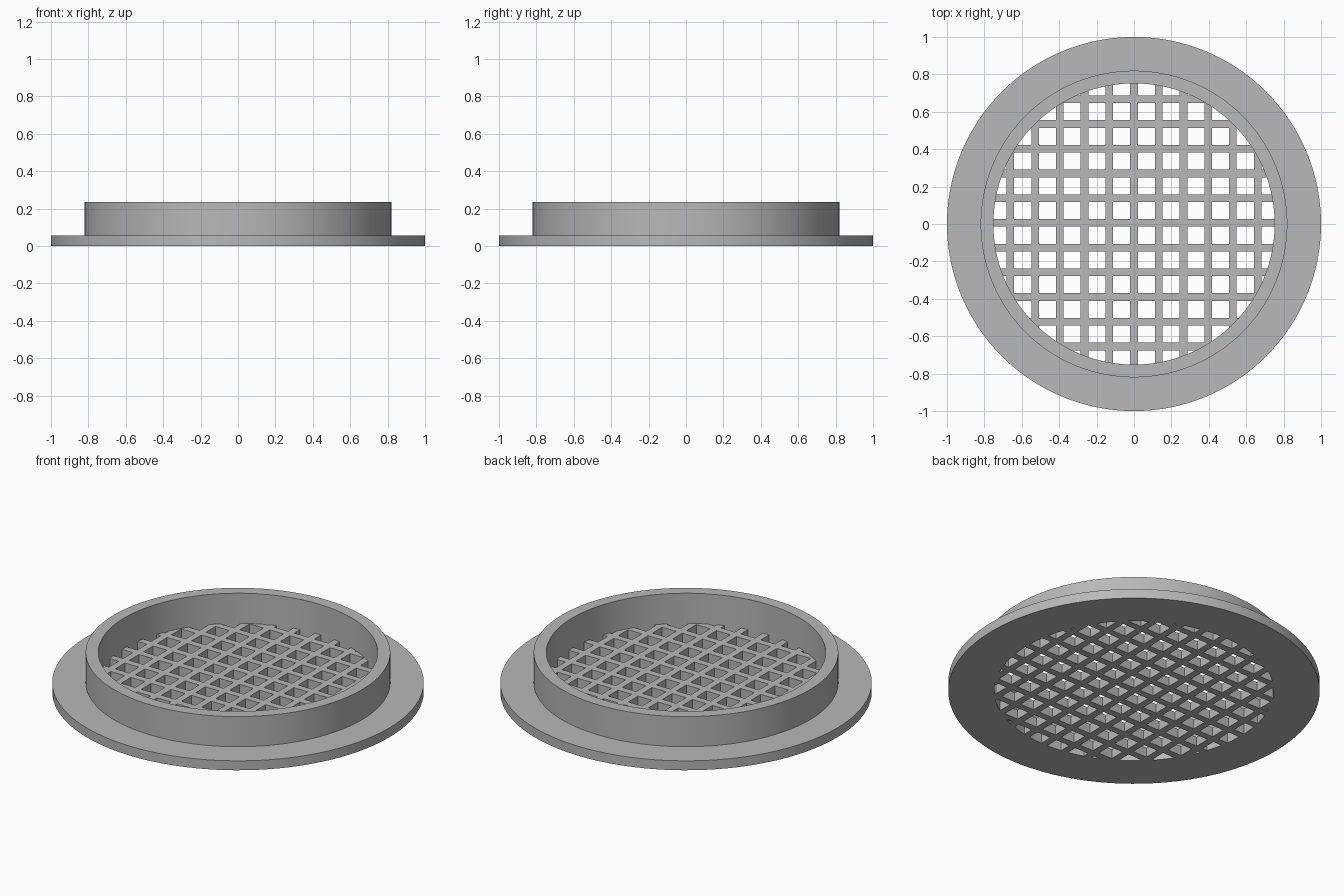
import bpy
import bmesh
from math import cos, sin, pi, radians, hypot
from mathutils import Vector

cube = bpy.data.objects.get("Cube")
if cube:
    bpy.data.objects.remove(cube, do_unlink=True)

SEGMENTS = 128
INNER, COLLAR, OUTER = 0.752, 0.82, 1.0
FLANGE_TOP, COLLAR_TOP = 0.056, 0.235
PITCH, BAR, SHIFT_Y = 0.1322, 0.041, 0.006

grey = bpy.data.materials.new("plain grey")
grey.use_nodes = True
grey.diffuse_color = (0.48, 0.48, 0.48, 1)
grey.node_tree.nodes["Principled BSDF"].inputs["Base Color"].default_value = grey.diffuse_color


def circle(bm, radius, z):
    """Ring of vertices around the z axis."""
    angles = [2 * pi * i / SEGMENTS for i in range(SEGMENTS)]
    return [bm.verts.new((radius * cos(a), radius * sin(a), z)) for a in angles]


def finish(bm, name):
    mesh = bpy.data.meshes.new(name)
    bm.to_mesh(mesh)
    bm.free()
    mesh.materials.append(grey)
    obj = bpy.data.objects.new(name, mesh)
    bpy.context.collection.objects.link(obj)
    return obj


# Flange and collar: one closed profile turned around z
bm = bmesh.new()
profile = [(INNER, 0), (OUTER, 0), (OUTER, FLANGE_TOP),
           (COLLAR, FLANGE_TOP), (COLLAR, COLLAR_TOP), (INNER, COLLAR_TOP)]
rings = [circle(bm, r, z) for r, z in profile]
for k, low in enumerate(rings):
    high = rings[(k + 1) % len(rings)]
    for i in range(SEGMENTS):
        j = (i + 1) % SEGMENTS
        bm.faces.new((low[i], low[j], high[j], high[i]))
bmesh.ops.recalc_face_normals(bm, faces=bm.faces)
body = finish(bm, "flanged_collar")
bpy.ops.object.select_all(action="DESELECT")
body.select_set(True)
bpy.context.view_layer.objects.active = body
bpy.ops.object.shade_smooth_by_angle(angle=radians(30))

# Grating: disc sliced along the bar edges, square holes removed, then thickened
bm = bmesh.new()
bm.faces.new(circle(bm, INNER, 0))
for axis, shift in ((Vector((1, 0, 0)), 0), (Vector((0, 1, 0)), SHIFT_Y)):
    for i in range(-5, 6):
        for side in (-1, 1):
            bmesh.ops.bisect_plane(
                bm, geom=bm.verts[:] + bm.edges[:] + bm.faces[:], dist=1e-6,
                plane_co=axis * (i * PITCH + shift + side * BAR / 2), plane_no=axis)


def between_bars(value):
    return abs(value - PITCH * round(value / PITCH)) > BAR / 2


holes = []
for face in bm.faces:
    c = face.calc_center_bounds()
    if between_bars(c.x) and between_bars(c.y - SHIFT_Y):
        holes.append(face)
bmesh.ops.delete(bm, geom=holes, context="FACES")

grown = bmesh.ops.extrude_face_region(bm, geom=bm.faces[:], use_keep_orig=True)
top = [v for v in grown["geom"] if isinstance(v, bmesh.types.BMVert)]
bmesh.ops.translate(bm, verts=top, vec=(0, 0, FLANGE_TOP))
bmesh.ops.recalc_face_normals(bm, faces=bm.faces)

# Bar ends that meet the collar wall are left open
ends = [f for f in bm.faces if abs(f.normal.z) < 0.5
        and all(hypot(v.co.x, v.co.y) > INNER * 0.999 for v in f.verts)]
bmesh.ops.delete(bm, geom=ends, context="FACES_ONLY")
finish(bm, "square_grating")
